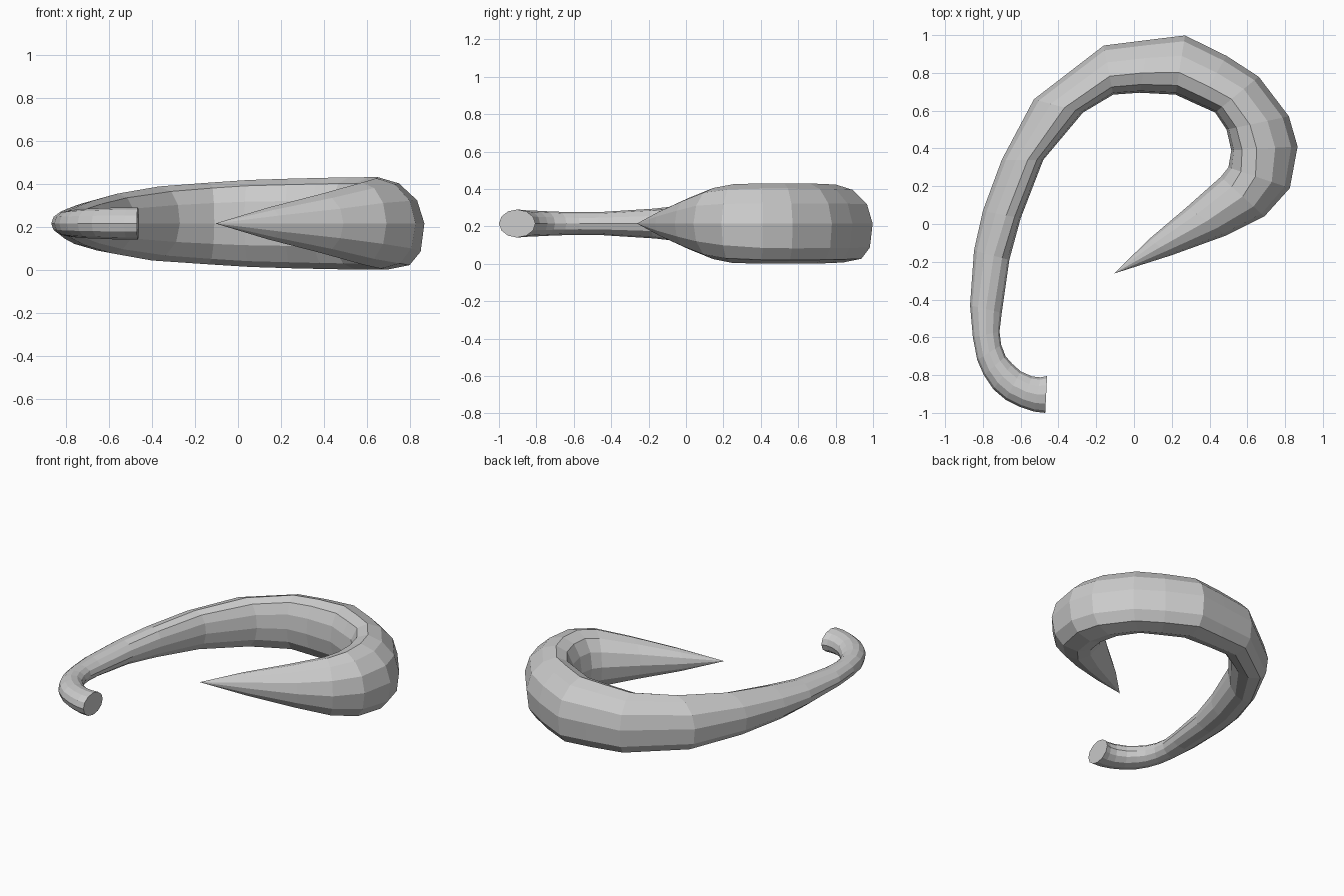
import bpy, bmesh, math

SIDES = 12
MID_Z = 0.215

# Stations along the horn: outer x, outer y, inner x, inner y, half height
HOOK = [
    (-0.47, -1.00, -0.46, -0.805, 0.075),
    (-0.53, -0.993, -0.495, -0.812, 0.075),
    (-0.60, -0.97, -0.54, -0.807, 0.074),
    (-0.68, -0.93, -0.60, -0.78, 0.071),
    (-0.745, -0.875, -0.645, -0.74, 0.069),
    (-0.795, -0.80, -0.68, -0.70, 0.066),
    (-0.83, -0.72, -0.703, -0.64, 0.063),
    (-0.853, -0.60, -0.712, -0.57, 0.061),
    (-0.868, -0.43, -0.70, -0.47, 0.062),
]
BODY = [
    (-0.847, -0.14, -0.66, -0.19, 0.080),
    (-0.80, 0.07, -0.60, 0.03, 0.105),
    (-0.70, 0.34, -0.48, 0.34, 0.138),
    (-0.53, 0.66, -0.27, 0.59, 0.172),
    (-0.16, 0.945, -0.11, 0.685, 0.190),
    (0.08, 0.975, 0.03, 0.695, 0.202),
    (0.27, 0.998, 0.22, 0.685, 0.208),
    (0.49, 0.89, 0.34, 0.63, 0.212),
    (0.66, 0.78, 0.43, 0.59, 0.214),
    (0.82, 0.57, 0.49, 0.50, 0.215),
    (0.866, 0.41, 0.515, 0.39, 0.215),
    (0.825, 0.19, 0.50, 0.30, 0.210),
]
POINT = [
    (0.69, 0.04, 0.46, 0.25, 0.190),
    (0.49, -0.06, 0.28, 0.09, 0.137),
    (0.20, -0.165, 0.08, -0.08, 0.074),
]
TIP = (-0.105, -0.262, MID_Z)


def section(angle, body):
    """Unit cross-section; in the body the crest leans inward and the outer underside is boxy."""
    w, z = math.cos(angle), math.sin(angle)
    if z > 0:
        w -= 0.25 * body * z * z
    elif w > 0:
        power = 1 - 0.3 * body
        w, z = w ** power, -abs(z) ** power
    return w, z


def horn(name):
    bm = bmesh.new()
    rings = []
    for i, (ox, oy, ix, iy, h) in enumerate(HOOK + BODY + POINT):
        t = (i - len(HOOK) + 1) / (len(BODY) + 1)
        body = min(1, 2 * math.sin(math.pi * t)) if 0 < t < 1 else 0
        cx, cy = (ox + ix) / 2, (oy + iy) / 2
        ring = []
        for k in range(SIDES):
            w, z = section(2 * math.pi * k / SIDES, body)
            ring.append(bm.verts.new((cx + w * (ox - cx), cy + w * (oy - cy), MID_Z + h * z)))
        rings.append(ring)

    # Skin between rings
    for a, b in zip(rings, rings[1:]):
        for k in range(SIDES):
            n = (k + 1) % SIDES
            bm.faces.new((a[k], a[n], b[n], b[k]))

    # Flat cut end and pointed end
    bm.faces.new(rings[0])
    tip = bm.verts.new(TIP)
    for k in range(SIDES):
        bm.faces.new((rings[-1][k], rings[-1][(k + 1) % SIDES], tip))

    bmesh.ops.recalc_face_normals(bm, faces=bm.faces)
    mesh = bpy.data.meshes.new(name)
    bm.to_mesh(mesh)
    bm.free()
    obj = bpy.data.objects.new(name, mesh)
    bpy.context.collection.objects.link(obj)
    return obj


horn("curved_horn")
